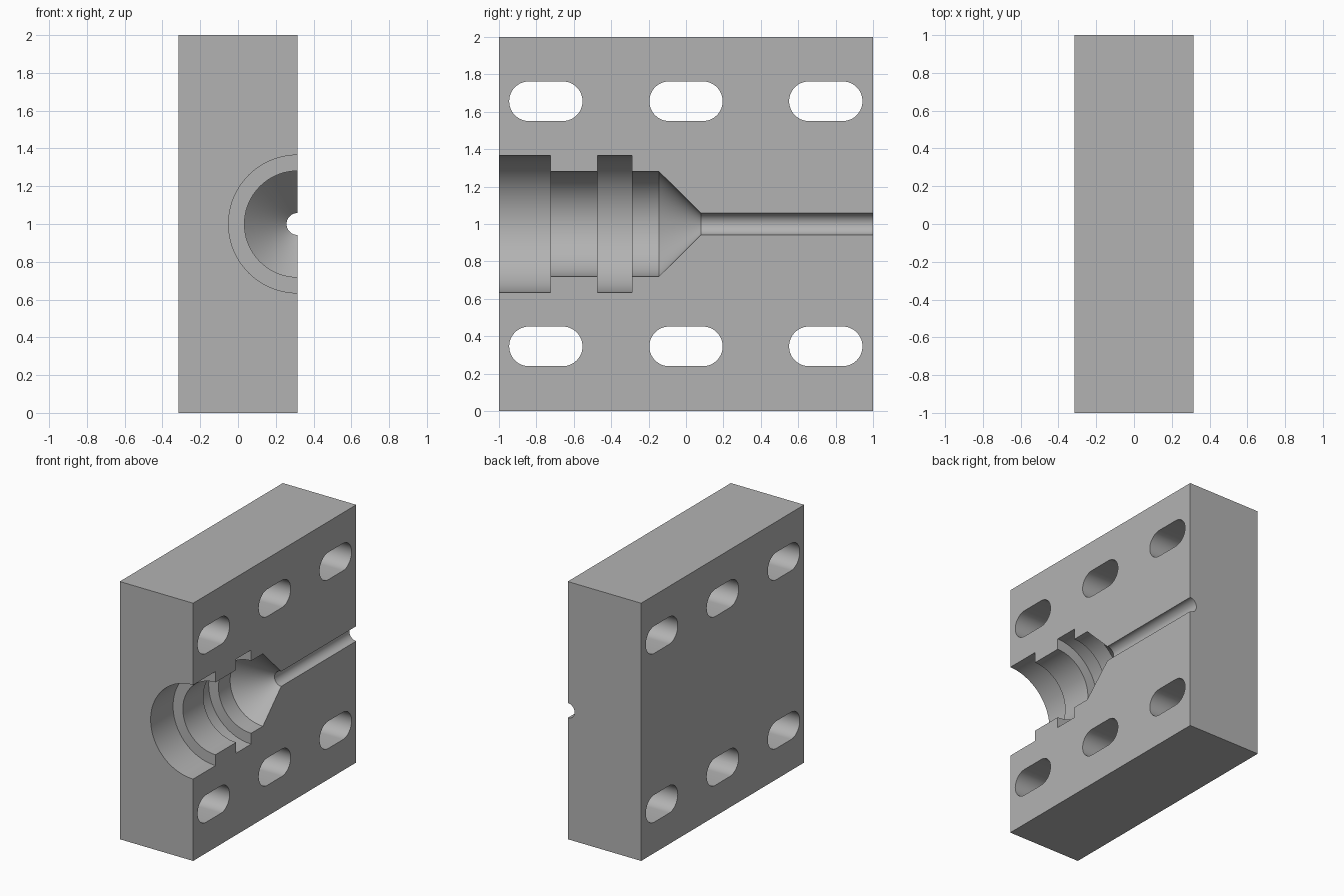
import bpy, bmesh, math
from mathutils import Vector

old = bpy.data.objects.get("Cube")
if old:
    bpy.data.objects.remove(old, do_unlink=True)

HALF_X = 0.315

grey = bpy.data.materials.new("plain grey")
grey.use_nodes = True
colour = (0.45, 0.45, 0.45, 1)
grey.diffuse_color = colour
grey.node_tree.nodes["Principled BSDF"].inputs["Base Color"].default_value = colour


def make_object(name, bm):
    bmesh.ops.recalc_face_normals(bm, faces=bm.faces)
    mesh = bpy.data.meshes.new(name)
    bm.to_mesh(mesh)
    bm.free()
    mesh.materials.append(grey)
    obj = bpy.data.objects.new(name, mesh)
    bpy.context.collection.objects.link(obj)
    return obj


def turned_cutter(name, profile, segments=96):
    """Solid of revolution about the y axis line at z = 1 on the parting face."""
    bm = bmesh.new()
    rings = []
    for y, r in profile:
        angles = [2 * math.pi * i / segments for i in range(segments)]
        rings.append([bm.verts.new((HALF_X + r * math.sin(a), y, 1 + r * math.cos(a)))
                      for a in angles])
    for a, b in zip(rings, rings[1:]):
        for i in range(segments):
            j = (i + 1) % segments
            bm.faces.new((a[i], a[j], b[j], b[i]))
    bm.faces.new(rings[0])
    bm.faces.new(rings[-1])
    return make_object(name, bm)


def slot_cutter(name, y, z, half_length=0.196, radius=0.106, steps=24):
    """Rounded slot running right through the block along x."""
    bm = bmesh.new()
    outline = []
    for side in (1, -1):
        for i in range(steps + 1):
            a = math.pi * (i / steps - 0.5)
            outline.append(bm.verts.new((-0.5, y + side * (half_length - radius + radius * math.cos(a)),
                                         z + side * radius * math.sin(a))))
    face = bm.faces.new(outline)
    extruded = bmesh.ops.extrude_face_region(bm, geom=[face])["geom"]
    bmesh.ops.translate(bm, vec=Vector((1, 0, 0)),
                        verts=[v for v in extruded if isinstance(v, bmesh.types.BMVert)])
    return make_object(name, bm)


# Solid block
bm = bmesh.new()
bmesh.ops.create_cube(bm, size=2)
bmesh.ops.scale(bm, vec=(HALF_X, 1, 1), verts=bm.verts)
bmesh.ops.translate(bm, vec=(0, 0, 1), verts=bm.verts)
block = make_object("mould_half", bm)

# Stepped half-round cavity, cone and narrow outlet channel
cutters = [turned_cutter("cavity_cutter", [
    (-1.1, 0.365), (-0.725, 0.365), (-0.725, 0.281), (-0.473, 0.281),
    (-0.473, 0.365), (-0.288, 0.365), (-0.288, 0.281), (-0.145, 0.281),
    (0.08, 0.058), (1.1, 0.058)])]

# Two rows of three slots
for z in (0.346, 1.656):
    for y in (-0.749, 0, 0.747):
        cutters.append(slot_cutter("slot_cutter", y, z))

bpy.ops.object.select_all(action="DESELECT")
block.select_set(True)
bpy.context.view_layer.objects.active = block
for cutter in cutters:
    cut = block.modifiers.new("cut", "BOOLEAN")
    cut.operation = "DIFFERENCE"
    cut.solver = "EXACT"
    cut.object = cutter
    bpy.ops.object.modifier_apply(modifier=cut.name)
for cutter in cutters:
    bpy.data.objects.remove(cutter, do_unlink=True)

bpy.ops.object.shade_smooth_by_angle(angle=math.radians(30))
